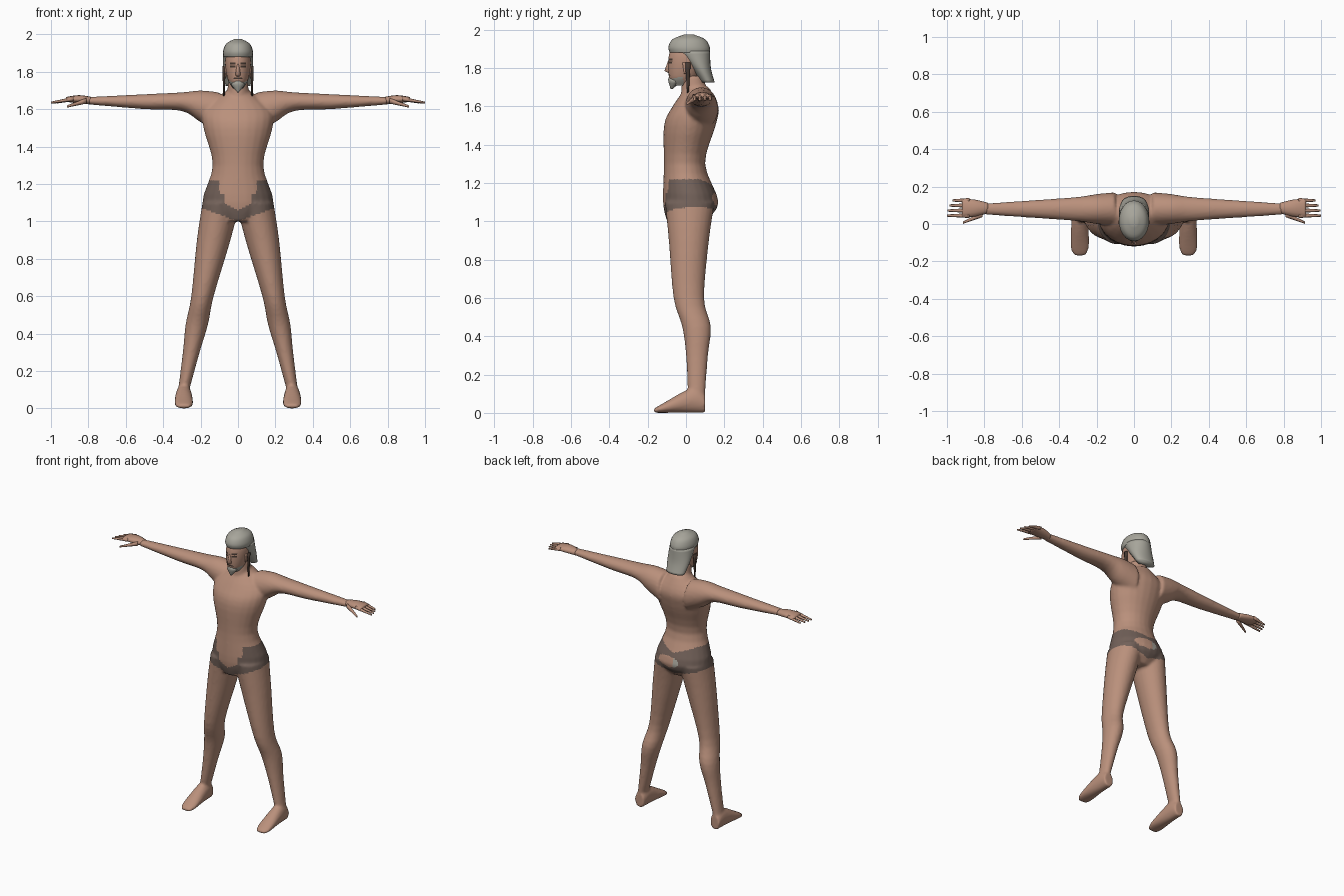
import bpy
import bmesh
import math

cube = bpy.data.objects.get("Cube")
if cube:
    bpy.data.objects.remove(cube, do_unlink=True)


def make_material(name, red, green, blue):
    material = bpy.data.materials.new(name)
    material.use_nodes = True
    material.diffuse_color = (red, green, blue, 1)
    shader = material.node_tree.nodes["Principled BSDF"]
    shader.inputs["Base Color"].default_value = material.diffuse_color
    return material


SKIN, BRIEFS, HAIR, DARK = range(4)
materials = [
    make_material("warm skin", 0.49, 0.28, 0.2),
    make_material("brown cloth", 0.17, 0.12, 0.1),
    make_material("grey hair", 0.39, 0.38, 0.33),
    make_material("dark brown", 0.06, 0.04, 0.03),
]


def paint(mesh, rule):
    """Give every face the colour that the rule returns for its centre."""
    mesh.materials.clear()
    for material in materials:
        mesh.materials.append(material)
    for polygon in mesh.polygons:
        polygon.material_index = rule(polygon.center) if callable(rule) else rule
        polygon.use_smooth = True


def flowing(stations, steps):
    """Yield stations with a smooth spline passing through them."""
    last = len(stations) - 1
    for index in range(last):
        start, end = stations[index], stations[index + 1]
        before, after = stations[max(index - 1, 0)], stations[min(index + 2, last)]
        for step in range(steps):
            t = step / steps
            ease = t * t * (3 - 2 * t)
            leave, arrive = t * (1 - t) ** 2 / 2, t * t * (t - 1) / 2
            yield [p + (q - p) * ease + (q - o) * leave + (r - p) * arrive
                   for o, p, q, r in zip(before, start, end, after)]
    yield stations[last]


def loft(name, axis, centre, stations, rule=SKIN, side=1, sides=24, steps=4):
    """Skin oval rings given as (position along axis, half width, low, high)."""
    bm = bmesh.new()
    rings = []
    for along, half, low, high in flowing(stations, steps):
        middle = centre(along) if callable(centre) else centre
        ring = []
        for corner in range(sides):
            angle = math.tau * corner / sides
            a = middle + half * math.cos(angle)
            b = (low + high) / 2 + (high - low) / 2 * math.sin(angle)
            x, y, z = {"x": (along, a, b), "y": (a, along, b), "z": (a, b, along)}[axis]
            ring.append(bm.verts.new((x * side, y, z)))
        rings.append(ring)
    for lower, upper in zip(rings, rings[1:]):
        for corner in range(sides):
            previous = corner - 1
            bm.faces.new((lower[previous], lower[corner], upper[corner], upper[previous]))
    bm.faces.new(rings[0])
    bm.faces.new(rings[-1])
    bmesh.ops.recalc_face_normals(bm, faces=bm.faces)
    mesh = bpy.data.meshes.new(name)
    bm.to_mesh(mesh)
    bm.free()
    paint(mesh, rule)
    part = bpy.data.objects.new(name, mesh)
    bpy.context.collection.objects.link(part)
    return part


def leg_centre(height):
    """The straight legs spread outwards towards the floor."""
    return 0.31 - 0.2 * height


def thumb_centre(reach):
    return 0.4 - 0.43 * reach


# Torso and neck
body = loft("body", "z", 0, [
    (1, 0.1, -0.1, 0.1), (1.1, 0.19, -0.12, 0.17), (1.3, 0.135, -0.115, 0.1),
    (1.5, 0.185, -0.115, 0.155), (1.6, 0.18, -0.07, 0.17), (1.7, 0.06, 0, 0.12)])
pieces = [body, loft("neck", "z", 0, [(1.6, 0.07, -0.03, 0.13), (1.76, 0.05, -0.02, 0.09)])]

# Limbs, each built for both sides
for side in (1, -1):
    pieces.append(loft("leg", "z", leg_centre, [
        (0.1, 0.03, 0.01, 0.1), (0.3, 0.045, 0, 0.115), (0.45, 0.06, -0.02, 0.13),
        (0.6, 0.06, -0.065, 0.095), (0.9, 0.09, -0.09, 0.12), (1.1, 0.1, -0.11, 0.15)],
        side=side))
    pieces.append(loft("foot", "y", 0.29, [
        (-0.17, 0.03, 0, 0.02), (-0.12, 0.05, 0, 0.05),
        (0.03, 0.043, 0, 0.13), (0.1, 0.035, 0, 0.1)], side=side))
    pieces.append(loft("arm", "x", 0.08, [
        (0.1, 0.09, 1.48, 1.69), (0.2, 0.08, 1.53, 1.7), (0.3, 0.065, 1.59, 1.69),
        (0.5, 0.05, 1.6, 1.68), (0.8, 0.03, 1.625, 1.665)], side=side))

# Fuse the limbs and torso into one continuous skin
bm = bmesh.new()
for piece in pieces:
    bm.from_mesh(piece.data)
bm.to_mesh(body.data)
bm.free()
for piece in pieces[1:]:
    bpy.data.objects.remove(piece, do_unlink=True)
remesh = body.modifiers.new("fuse", "REMESH")
remesh.mode = "VOXEL"
remesh.voxel_size = 0.009
smooth = body.modifiers.new("soften", "SMOOTH")
smooth.iterations = 5
bpy.context.view_layer.update()
depsgraph = bpy.context.evaluated_depsgraph_get()
fused = bpy.data.meshes.new_from_object(body.evaluated_get(depsgraph))
body.modifiers.clear()
body.data = fused


def briefs_rule(point):
    across, height = abs(point.x), point.z
    if point.y < 0.04:
        # Front: two side panels meeting in a low point
        opening = min(2 * (height - 1.06), 0.07) + (0.03 if height > 1.15 else 0)
        covered = 1 + 0.37 * across < height < 1.22 and across > opening
        return BRIEFS if covered else SKIN
    # Back: a band with an open patch below it
    if math.hypot((point.x - 0.03) / 2.3, height - 1.115) < 0.036:
        return HAIR if point.x < -0.015 else SKIN
    band = 1.03 + across / 4 < height < 1.175 + min(across / 3, 0.045)
    return BRIEFS if band else SKIN


paint(fused, briefs_rule)

# Hands: palm, four fingers and thumb
for side, label in ((1, "left"), (-1, "right")):
    loft(label + "_palm", "x", 0.085, [
        (0.78, 0.028, 1.625, 1.665), (0.85, 0.045, 1.63, 1.675), (0.92, 0.05, 1.64, 1.665)],
        side=side, sides=12)
    for number, finger in enumerate(("index", "middle", "ring", "little")):
        tip = 1 - number * number / 300
        loft(f"{label}_{finger}_finger", "x", 0.045 + 0.027 * number, [
            (0.88, 0.013, 1.643, 1.666), (tip, 0.006, 1.63, 1.64)], side=side, sides=8)
    loft(label + "_thumb", "x", thumb_centre, [
        (0.81, 0.015, 1.63, 1.66), (0.915, 0.006, 1.608, 1.62)], side=side, sides=8)


def face_rule(point):
    """Brows, eyes, mouth and the edge of the beard."""
    across, height = abs(point.x), point.z
    if point.y > -0.015:
        return SKIN
    brow_or_eye = abs(abs(height - 1.837) - 0.01) < 0.005
    if brow_or_eye and 0.012 < across < 0.045:
        return DARK
    if abs(height - 1.765) < 0.004 and across < 0.024:
        return DARK
    return HAIR if height < 1.735 + across / 3 else SKIN


# Head and beard
loft("head", "z", 0, [
    (1.71, 0.025, -0.07, 0.03), (1.76, 0.055, -0.09, 0.06),
    (1.86, 0.068, -0.09, 0.1), (1.95, 0.04, -0.06, 0.09)],
    rule=face_rule, sides=64, steps=20)
loft("nose", "z", 0, [
    (1.775, 0.012, -0.095, -0.06), (1.785, 0.015, -0.114, -0.06),
    (1.85, 0.007, -0.09, -0.06)], sides=10, steps=1)
loft("beard", "z", 0, [
    (1.69, 0.004, -0.08, -0.07), (1.73, 0.035, -0.092, -0.03), (1.75, 0.02, -0.092, -0.04)],
    rule=HAIR, sides=12)

# Hair: crown, long back and two hanging side locks
loft("hair_crown", "z", 0, [
    (1.88, 0.078, -0.085, 0.125), (1.91, 0.08, -0.092, 0.124),
    (1.95, 0.063, -0.07, 0.1), (1.975, 0.02, -0.01, 0.04)], rule=HAIR)
loft("hair_back", "z", 0, [
    (1.725, 0.066, 0.08, 0.15), (1.8, 0.08, 0.025, 0.13), (1.89, 0.08, -0.06, 0.125)],
    rule=HAIR)
for side, label in ((1, "left"), (-1, "right")):
    loft(label + "_side_lock", "z", 0.075, [
        (1.67, 0.004, 0.005, 0.015), (1.83, 0.009, -0.005, 0.025)],
        rule=DARK, side=side, sides=10)
    loft(label + "_ear", "z", 0.065, [
        (1.77, 0.004, -0.01, 0), (1.83, 0.009, -0.02, 0.01)], side=side, sides=10)
